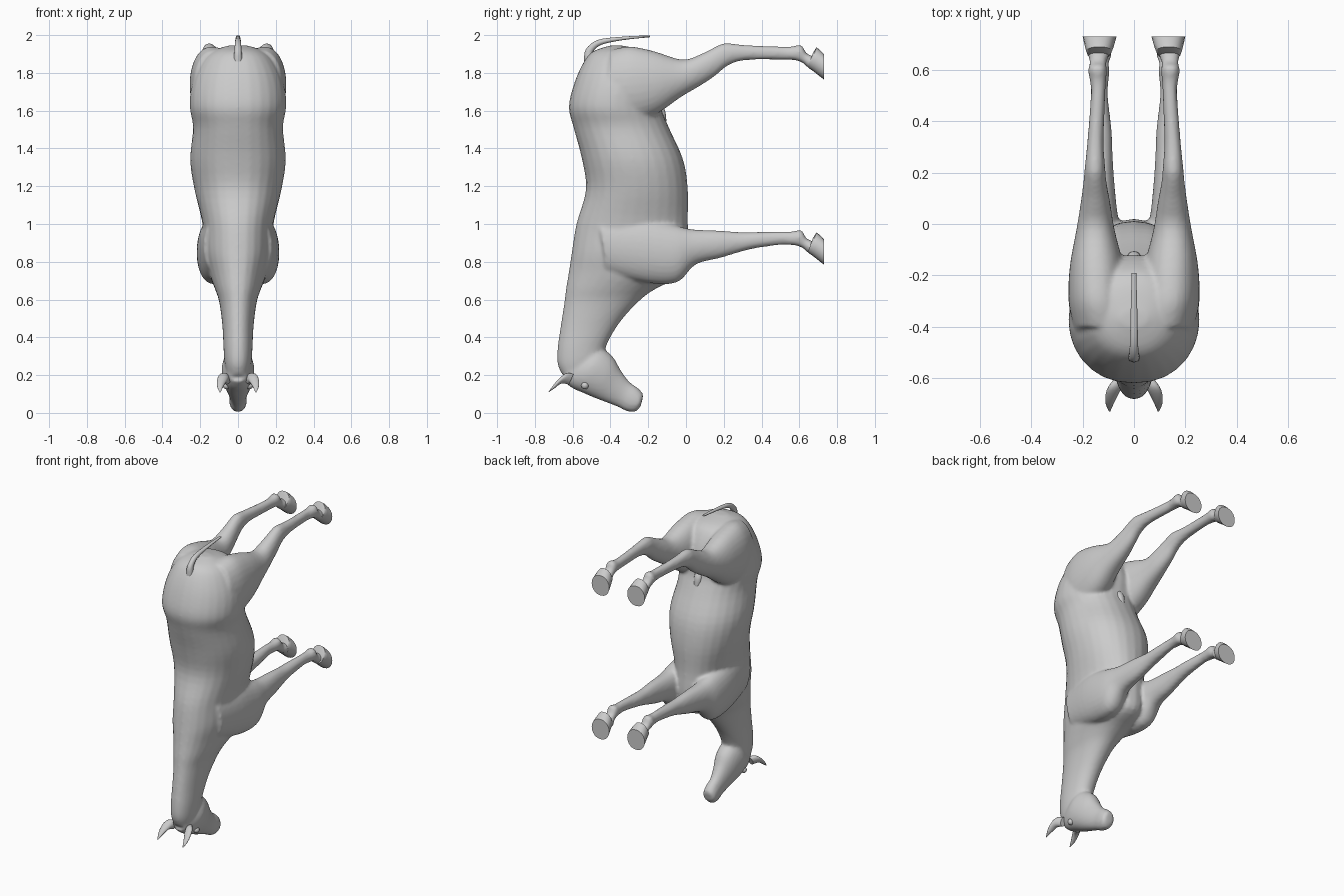
import bpy, bmesh
from math import cos, sin, pi
from mathutils import Vector


def catmull(p, i, t):
    a, b, c, d = (p[max(0, min(len(p) - 1, i + k))] for k in (-1, 0, 1, 2))
    return [0.5 * (2 * q + (r - o) * t + (2 * o - 5 * q + 4 * r - s) * t * t
                   + (3 * q - o - 3 * r + s) * t ** 3) for o, q, r, s in zip(a, b, c, d)]


def loft(bm, sections, sides=28, steps=4, side=1, dz=0, smooth=True):
    """Section: (y, z) of back edge, (y, z) of belly edge, x centre, half width."""
    if smooth:
        full = [catmull(sections, i, k / steps) for i in range(len(sections) - 1) for k in range(steps)]
        full.append(sections[-1])
    else:
        full = sections
    rings = []
    for ya, za, yb, zb, xc, w in full:
        a, b = Vector((0, ya, za + dz)), Vector((0, yb, zb + dz))
        mid, half = (a + b) / 2, (a - b) / 2
        ring = []
        for j in range(sides):
            t = 2 * pi * j / sides
            c, s = cos(t), sin(t)
            s = abs(s) ** 0.9 * (1 if s >= 0 else -1)
            v = mid + half * c
            ring.append(bm.verts.new((side * (xc + w * s), v.y, v.z)))
        rings.append(ring)
    for r, q in zip(rings, rings[1:]):
        for j in range(sides):
            k = (j + 1) % sides
            bm.faces.new((r[j], r[k], q[k], q[j]))
    bm.faces.new(rings[0][::-1])
    bm.faces.new(rings[-1])


def finish(bm, name, angle=None):
    bmesh.ops.recalc_face_normals(bm, faces=bm.faces)
    me = bpy.data.meshes.new(name)
    bm.to_mesh(me)
    bm.free()
    ob = bpy.data.objects.new(name, me)
    bpy.context.collection.objects.link(ob)
    if angle:
        bpy.context.view_layer.objects.active = ob
        ob.select_set(True)
        bpy.ops.object.shade_smooth_by_angle(angle=angle)
        ob.select_set(False)
    return ob


# Trunk and neck, from rump down to the poll
trunk = [
    (-.40, 1.945, -.34, 1.945, 0, .05), (-.49, 1.915, -.23, 1.92, 0, .13),
    (-.54, 1.86, -.17, 1.87, 0, .19), (-.59, 1.75, -.12, 1.75, 0, .243),
    (-.62, 1.62, -.13, 1.62, 0, .255), (-.595, 1.51, -.09, 1.51, 0, .238),
    (-.55, 1.34, -.015, 1.34, 0, .253), (-.53, 1.18, .01, 1.18, 0, .23),
    (-.58, 1.0, .01, 1.0, 0, .188), (-.605, .85, .02, .85, 0, .18),
    (-.62, .75, .0, .735, 0, .155), (-.635, .66, -.14, .668, 0, .125),
    (-.645, .58, -.24, .60, 0, .10), (-.665, .45, -.35, .48, 0, .083),
    (-.68, .34, -.42, .36, 0, .077), (-.68, .26, -.44, .28, 0, .072),
    (-.655, .2, -.5, .22, 0, .06)]

# Head, from poll to muzzle
head = [
    (-.645, .165, -.61, .26, 0, .05), (-.60, .13, -.54, .315, 0, .072),
    (-.55, .108, -.46, .345, 0, .086), (-.49, .082, -.39, .30, 0, .078),
    (-.42, .055, -.345, .225, 0, .058), (-.36, .032, -.30, .165, 0, .046),
    (-.31, .008, -.255, .132, 0, .047), (-.265, .008, -.228, .10, 0, .042),
    (-.24, .035, -.23, .075, 0, .025)]

# Upper legs, ending above the cannon
thigh = [
    (-.40, 1.92, -.42, 1.53, .12, .115), (-.30, 1.94, -.30, 1.53, .138, .117),
    (-.17, 1.915, -.16, 1.58, .145, .105), (-.02, 1.87, -.03, 1.67, .15, .075),
    (.08, 1.90, .08, 1.735, .15, .058), (.17, 1.945, .155, 1.785, .152, .045),
    (.215, 1.957, .22, 1.838, .152, .04), (.33, 1.946, .31, 1.867, .15, .032)]
shoulder = [
    (-.46, 1.02, -.42, .74, .11, .07), (-.25, 1.04, -.22, .69, .122, .092),
    (-.08, 1.0, -.05, .69, .13, .087), (.03, .972, .05, .785, .13, .066),
    (.18, .965, .18, .82, .128, .05), (.28, .957, .29, .853, .125, .041),
    (.36, .957, .37, .872, .125, .038)]

# Cannon, fetlock and pastern, shared by all legs
shank = [
    (.5, 1.94, .5, 1.87, .14, .028), (.56, 1.94, .545, 1.869, .14, .031),
    (.61, 1.947, .583, 1.866, .142, .037), (.637, 1.905, .622, 1.85, .14, .033),
    (.67, 1.89, .645, 1.828, .138, .042), (.685, 1.89, .67, 1.82, .137, .042)]
FORE = -.98

bm = bmesh.new()
loft(bm, trunk)
loft(bm, head)
for s in (1, -1):
    loft(bm, thigh + shank, side=s)
    fore_shank = [(a, b + FORE, c, d + FORE, x - .01, w) for a, b, c, d, x, w in shank]
    loft(bm, shoulder + fore_shank, side=s)
body = finish(bm, "body")
rm = body.modifiers.new("blend", 'REMESH')
rm.mode = 'VOXEL'
rm.voxel_size = .0105
rm.use_smooth_shade = True
sm = body.modifiers.new("soften", 'SMOOTH')
sm.factor = .5
sm.iterations = 5

# Hooves, flaring to a flat sole
hoof = [
    (.672, 1.905, .645, 1.832, .137, .044), (.69, 1.935, .655, 1.822, .136, .05),
    (.705, 1.925, .67, 1.812, .135, .055), (.73, 1.90, .73, 1.765, .134, .066)]
for leg, dz in (("hind", 0), ("fore", FORE)):
    for lr, s in (("right", 1), ("left", -1)):
        bm = bmesh.new()
        loft(bm, hoof, sides=20, side=s, dz=dz, smooth=False)
        finish(bm, f"{leg}_hoof_{lr}", .7)

# Ears and eyes
ear = [
    (-.62, .15, -.595, .205, .06, .02), (-.66, .155, -.635, .21, .08, .026),
    (-.70, .127, -.685, .168, .094, .018), (-.73, .108, -.727, .113, .095, .003)]
for lr, s in (("right", 1), ("left", -1)):
    bm = bmesh.new()
    loft(bm, ear, sides=14, side=s)
    finish(bm, "ear_" + lr, .9)
    bm = bmesh.new()
    bmesh.ops.create_uvsphere(bm, u_segments=16, v_segments=10, radius=.02)
    bmesh.ops.translate(bm, verts=bm.verts, vec=(s * .06, -.535, .145))
    finish(bm, "eye_" + lr, 1)

# Tail arching over the rump
tail = [
    (-.54, 1.86, -.49, 1.89, 0, .024), (-.53, 1.925, -.49, 1.915, 0, .019),
    (-.465, 1.975, -.445, 1.95, 0, .016), (-.33, 1.992, -.33, 1.974, 0, .013),
    (-.19, 1.999, -.19, 1.989, 0, .009)]
bm = bmesh.new()
loft(bm, tail, sides=14)
finish(bm, "tail", .9)

# Sheath under the belly
sheath = [
    (-.20, 1.62, -.16, 1.67, 0, .03), (-.155, 1.575, -.115, 1.61, 0, .028),
    (-.145, 1.55, -.105, 1.56, 0, .022), (-.13, 1.535, -.105, 1.54, 0, .014)]
bm = bmesh.new()
loft(bm, sheath, sides=16)
finish(bm, "sheath", .9)
